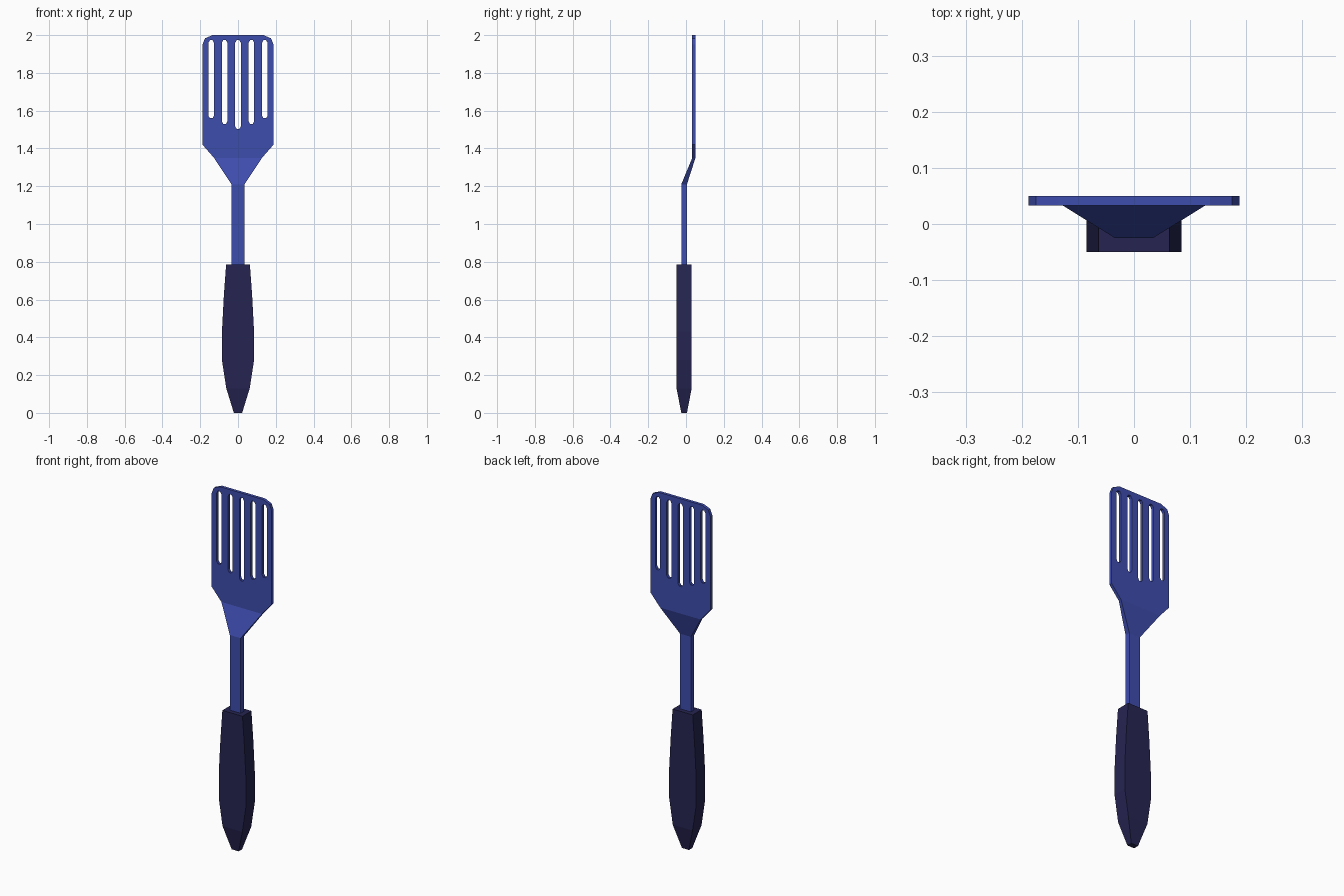
import bpy, bmesh

if "Cube" in bpy.data.objects:
    bpy.data.objects.remove(bpy.data.objects["Cube"])


def material(name, rgb):
    m = bpy.data.materials.new(name)
    m.diffuse_color = (*rgb, 1)
    m.use_nodes = True
    m.node_tree.nodes["Principled BSDF"].inputs["Base Color"].default_value = m.diffuse_color
    return m


BLUE = material("blue nylon", (0.048, 0.074, 0.42))
NAVY = material("dark navy grip", (0.019, 0.018, 0.083))


def add_mesh(name, mesh, mat):
    ob = bpy.data.objects.new(name, mesh)
    bpy.context.collection.objects.link(ob)
    mesh.materials.clear()
    mesh.materials.append(mat)
    return ob


def loft(name, sections, mat):
    """Rectangular sections (z, half width, y front, y back) joined upward."""
    bm = bmesh.new()
    rings = [[bm.verts.new(p) for p in
              ((-w, y0, z), (w, y0, z), (w, y1, z), (-w, y1, z))]
             for z, w, y0, y1 in sections]
    for a, b in zip(rings, rings[1:]):
        for i in range(4):
            j = (i + 1) % 4
            bm.faces.new((a[i], a[j], b[j], b[i]))
    bm.faces.new(rings[0][::-1])
    bm.faces.new(rings[-1])
    bmesh.ops.recalc_face_normals(bm, faces=bm.faces[:])
    me = bpy.data.meshes.new(name)
    bm.to_mesh(me)
    bm.free()
    return add_mesh(name, me, mat)


# Grip: tapered tip, swelling middle
loft("grip", [(0, 0.022, -0.025, 0.005), (0.13, 0.062, -0.05, 0.03),
              (0.28, 0.085, -0.05, 0.03), (0.43, 0.085, -0.05, 0.03),
              (0.62, 0.075, -0.05, 0.03), (0.785, 0.063, -0.05, 0.03)], NAVY)

# Stem with the flared bend up to the blade
loft("stem", [(0.76, 0.034, -0.025, 0.005), (1.21, 0.034, -0.025, 0.005),
              (1.35, 0.127, 0.033, 0.05)], BLUE)

# Blade: flat outline with five slots, extruded
curve = bpy.data.curves.new("blade_outline", 'CURVE')
curve.dimensions = '2D'
curve.fill_mode = 'BOTH'
curve.extrude = 0.0085


def loop(points):
    s = curve.splines.new('POLY')
    s.points.add(len(points) - 1)
    for p, (x, y) in zip(s.points, points):
        p.co = (x, y, 0, 1)
    s.use_cyclic_u = True


half = [(0.127, 1.35), (0.188, 1.42), (0.188, 1.95), (0.175, 1.983), (0.135, 2.0)]
loop(half + [(-x, z) for x, z in reversed(half)])
for x, low in ((-0.142, 1.56), (-0.071, 1.53), (0, 1.503), (0.071, 1.53), (0.142, 1.56)):
    r, c, top = 0.015, 0.007, 1.973
    loop([(x - c, low), (x + c, low), (x + r, low + 0.014), (x + r, top - 0.014),
          (x + c, top), (x - c, top), (x - r, top - 0.014), (x - r, low + 0.014)])

helper = bpy.data.objects.new("blade_outline", curve)
bpy.context.collection.objects.link(helper)
bpy.context.view_layer.update()
dg = bpy.context.evaluated_depsgraph_get()
mesh = bpy.data.meshes.new_from_object(helper.evaluated_get(dg))
bpy.data.objects.remove(helper)
for p in mesh.polygons:
    p.use_smooth = False
blade = add_mesh("slotted_blade", mesh, BLUE)
for v in mesh.vertices:  # stand the outline upright
    x, y, z = v.co
    v.co = (x, 0.0415 - z, y)
